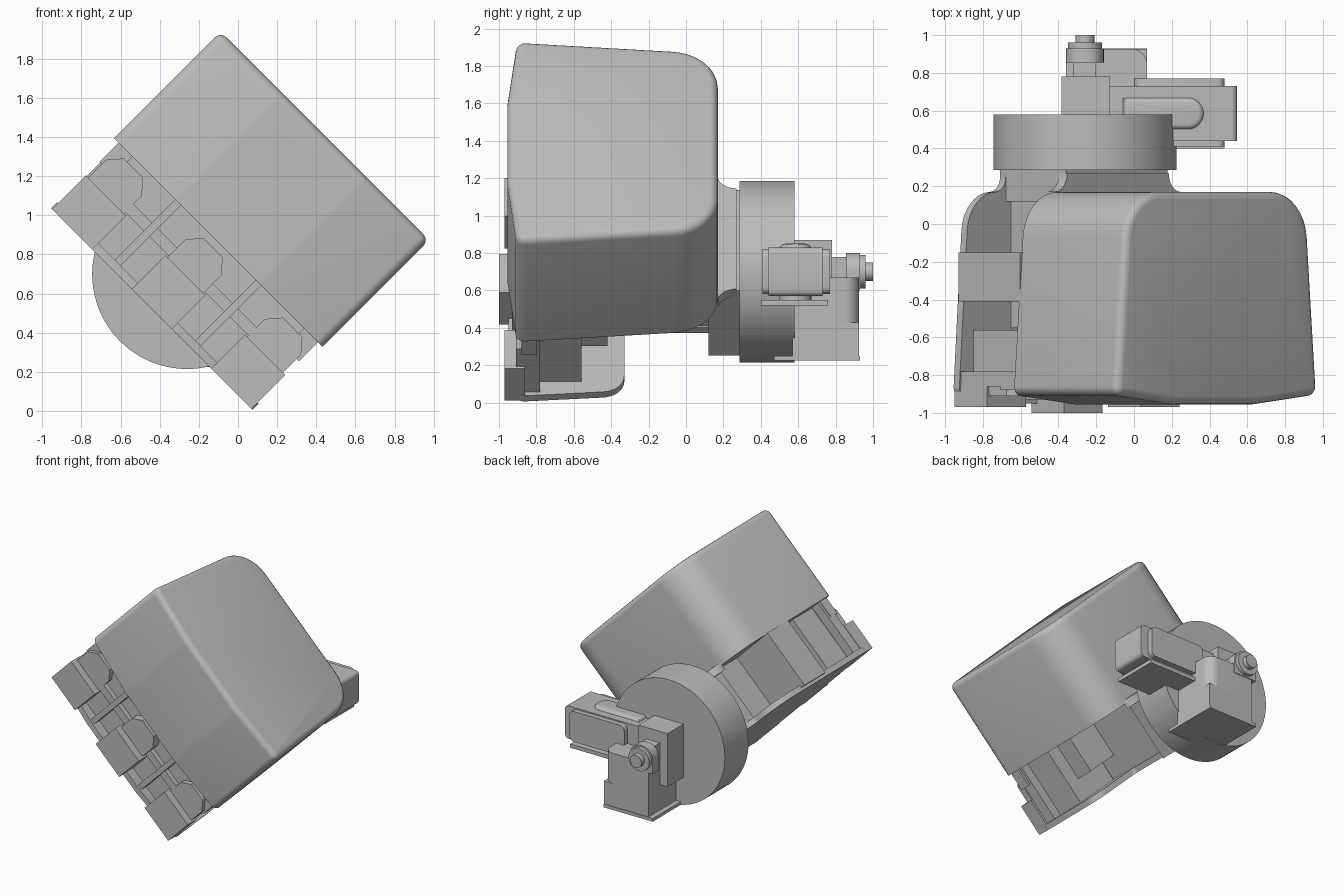
import bpy, bmesh, math
from mathutils import Vector

cube = bpy.data.objects.get("Cube")
if cube:
    bpy.data.objects.remove(cube, do_unlink=True)

R = math.sqrt(0.5)
UC = -0.68                      # middle of the head along its tilted long axis

grey = bpy.data.materials.new("plain_grey")
grey.diffuse_color = (0.5, 0.5, 0.5, 1)
grey.use_nodes = True
grey.node_tree.nodes["Principled BSDF"].inputs["Base Color"].default_value = (0.5, 0.5, 0.5, 1)


def tilt(u, y, v):
    """Head frame to world: the head is turned 45 degrees about y."""
    return Vector(((u + v) * R, y, (v - u) * R))


def flat(x, y, z):
    return Vector((x, y, z))


def rounded(corners, steps=8):
    """Polygon from (a, b, radius) corners, with rounded corners."""
    out, n = [], len(corners)
    for i, (a, b, r) in enumerate(corners):
        p = Vector((a, b))
        if r == 0:
            out.append(p)
            continue
        d0 = (Vector(corners[i - 1][:2]) - p).normalized()
        d1 = (Vector(corners[(i + 1) % n][:2]) - p).normalized()
        half = d0.angle(d1) / 2
        c = p + (d0 + d1).normalized() * (r / math.sin(half))
        s = p + d0 * (r / math.tan(half)) - c
        e = p + d1 * (r / math.tan(half)) - c
        turn = math.atan2(s.x * e.y - s.y * e.x, s.dot(e))
        for k in range(steps + 1):
            t = turn * k / steps
            out.append(c + Vector((s.x * math.cos(t) - s.y * math.sin(t),
                                   s.x * math.sin(t) + s.y * math.cos(t))))
    return out


def prism(name, pts, h0, h1, place=tilt, bevel=0, axis="h"):
    """Extrude a profile; axis 'h' runs along the third axis, 'y' along y."""
    bm = bmesh.new()
    put = (lambda a, b, h: place(a, h, b)) if axis == "y" else place
    low = [bm.verts.new(put(p[0], p[1], h0)) for p in pts]
    top = [bm.verts.new(put(p[0], p[1], h1)) for p in pts]
    bm.faces.new(low)
    cap = bm.faces.new(top)
    for i in range(len(pts)):
        j = (i + 1) % len(pts)
        bm.faces.new((low[i], low[j], top[j], top[i]))
    bmesh.ops.recalc_face_normals(bm, faces=bm.faces)
    if bevel:
        bmesh.ops.bevel(bm, geom=list(cap.edges), offset=bevel, segments=4,
                        profile=0.5, affect="EDGES")
    me = bpy.data.meshes.new(name)
    bm.to_mesh(me)
    bm.free()
    me.materials.append(grey)
    ob = bpy.data.objects.new(name, me)
    bpy.context.collection.objects.link(ob)
    bpy.ops.object.select_all(action="DESELECT")
    ob.select_set(True)
    bpy.context.view_layer.objects.active = ob
    bpy.ops.object.shade_smooth_by_angle(angle=math.radians(35))
    return ob


def block(name, a0, a1, y0, y1, h0, h1, place=tilt):
    return prism(name, [(a0, y0), (a1, y0), (a1, y1), (a0, y1)], h0, h1, place)


def cylinder(name, x, z, r, y0, y1, n=64):
    pts = [(x + r * math.cos(2 * math.pi * i / n), z + r * math.sin(2 * math.pi * i / n))
           for i in range(n)]
    return prism(name, pts, y0, y1, flat, axis="y")


# Main housing: tapered outline, bowed front, rounded back, soft upper rim
housing = rounded([(UC - 0.757, -0.905, 0.05), (UC - 0.3, -0.955, 0.3), (UC + 0.3, -0.955, 0.3),
                   (UC + 0.757, -0.905, 0.05), (UC + 0.67, 0.17, 0.26), (UC - 0.67, 0.17, 0.26)])
prism("housing", housing, 0.537, 1.308, bevel=0.042)

# Base plate: full depth on one end, cut short on the other, joined to the neck
base = rounded([(UC - 0.73, -0.90, 0.04), (UC - 0.3, -0.95, 0), (UC + 0.3, -0.95, 0),
                (UC + 0.73, -0.90, 0.04), (UC + 0.69, -0.33, 0.12), (UC + 0.21, -0.33, 0.03),
                (UC + 0.21, 0.12, 0), (UC + 0.38, 0.12, 0), (UC + 0.38, 0.29, 0),
                (UC - 0.38, 0.29, 0), (UC - 0.38, 0.17, 0.08), (UC - 0.655, 0.17, 0.22)])
prism("base_plate", base, 0.057, 0.10)

# Neck with a flared collar below the housing
block("neck", UC - 0.38, UC + 0.38, 0.12, 0.29, 0.06, 0.55)
collar = [(UC + s * (0.38 + 0.09 * (1 - math.sin(t))), 0.27 - 0.10 * math.cos(t))
          for s, ts in ((1, range(0, 7)), (-1, range(6, -1, -1)))
          for t in [k * math.pi / 12 for k in ts]]
prism("neck_collar", collar, 0.50, 0.56)

# Inner frame
block("core", UC - 0.34, UC + 0.20, -0.55, 0.15, 0.08, 0.54)
block("inner_wall", UC - 0.62, UC + 0.62, -0.87, -0.56, 0.08, 0.54)
block("side_wall", UC - 0.715, UC - 0.3, -0.41, -0.15, 0.08, 0.54)
block("side_step", UC + 0.2, UC + 0.5, -0.56, -0.42, 0.25, 0.54)
for s, side in ((-1, "right"), (1, "left")):
    c = UC + s * 0.67
    block("corner_post_" + side, c - 0.045, c + 0.03, -0.86, -0.78, 0.08, 0.54)
    block("end_tab_" + side, c - 0.05, c + 0.05, -0.88, -0.80, 0.40, 0.54)
block("cross_rail", UC - 0.69, UC + 0.69, -0.91, -0.85, 0.31, 0.37)

# Three front pads with their hinge tabs
for name, c, y in (("right", -0.575, -0.97), ("middle", 0.0, -1.0), ("left", 0.575, -0.97)):
    block("pad_" + name, UC + c - 0.145, UC + c + 0.145, y, -0.86, 0.057, 0.30)
    hinge = [(UC + c - 0.13, 0.30), (UC + c + 0.13, 0.30), (UC + c + 0.13, 0.43),
             (UC + c + 0.07, 0.50), (UC + c - 0.07, 0.50), (UC + c - 0.13, 0.43)]
    prism("pad_hinge_" + name, hinge, y + 0.06, -0.86, axis="y")
for s in (-1, 1):
    c = UC + s * 0.29
    block("divider", c - 0.02, c + 0.02, -0.93, -0.86, 0.08, 0.54)

# Round wrist behind the neck
cylinder("wrist_disc", -0.26, 0.70, 0.485, 0.285, 0.58, 96)

# Side motor reaching to the left
body = rounded([(-0.17, 0.57, 0), (0.545, 0.57, 0.03), (0.545, 0.83, 0.03), (-0.17, 0.83, 0)], 4)
prism("side_motor", body, 0.44, 0.73, flat, axis="y")
for y0, y1 in ((0.41, 0.44), (0.73, 0.77)):
    cheek = rounded([(0.0, 0.58, 0.04), (0.48, 0.58, 0.04), (0.48, 0.82, 0.04), (0.0, 0.82, 0.04)], 4)
    prism("motor_cheek", cheek, y0, y1, flat, axis="y")
block("motor_tray", -0.1, 0.48, 0.40, 0.76, 0.52, 0.55, flat)
capsule = rounded([(-0.06, 0.50, 0), (0.37, 0.50, 0.084), (0.37, 0.67, 0.084), (-0.06, 0.67, 0)])
prism("motor_crown", capsule, 0.55, 0.85, flat, bevel=0.03)

# Lower motor and bracket
block("bracket", -0.385, -0.13, 0.57, 0.78, 0.45, 0.87, flat)
block("lower_motor", -0.32, 0.07, 0.57, 0.925, 0.225, 0.43, flat)
block("lower_motor_flange", -0.36, 0.07, 0.47, 0.93, 0.225, 0.25, flat)
hub = rounded([(-0.32, 0.57, 0), (0.07, 0.57, 0), (0.07, 0.925, 0.08), (-0.32, 0.925, 0)])
prism("motor_hub", hub, 0.43, 0.67, flat)

# Output shaft: rear plate, ring and pin
rear = rounded([(-0.36, 0.60, 0), (-0.16, 0.60, 0), (-0.16, 0.80, 0.09), (-0.36, 0.80, 0.09)])
prism("shaft_plate", rear, 0.855, 0.93, flat, axis="y")
block("shaft_arm", -0.32, -0.2, 0.76, 0.87, 0.62, 0.78, flat)
cylinder("shaft_ring", -0.26, 0.70, 0.09, 0.92, 0.96, 32)
cylinder("shaft_pin", -0.26, 0.70, 0.05, 0.95, 1.0, 32)
